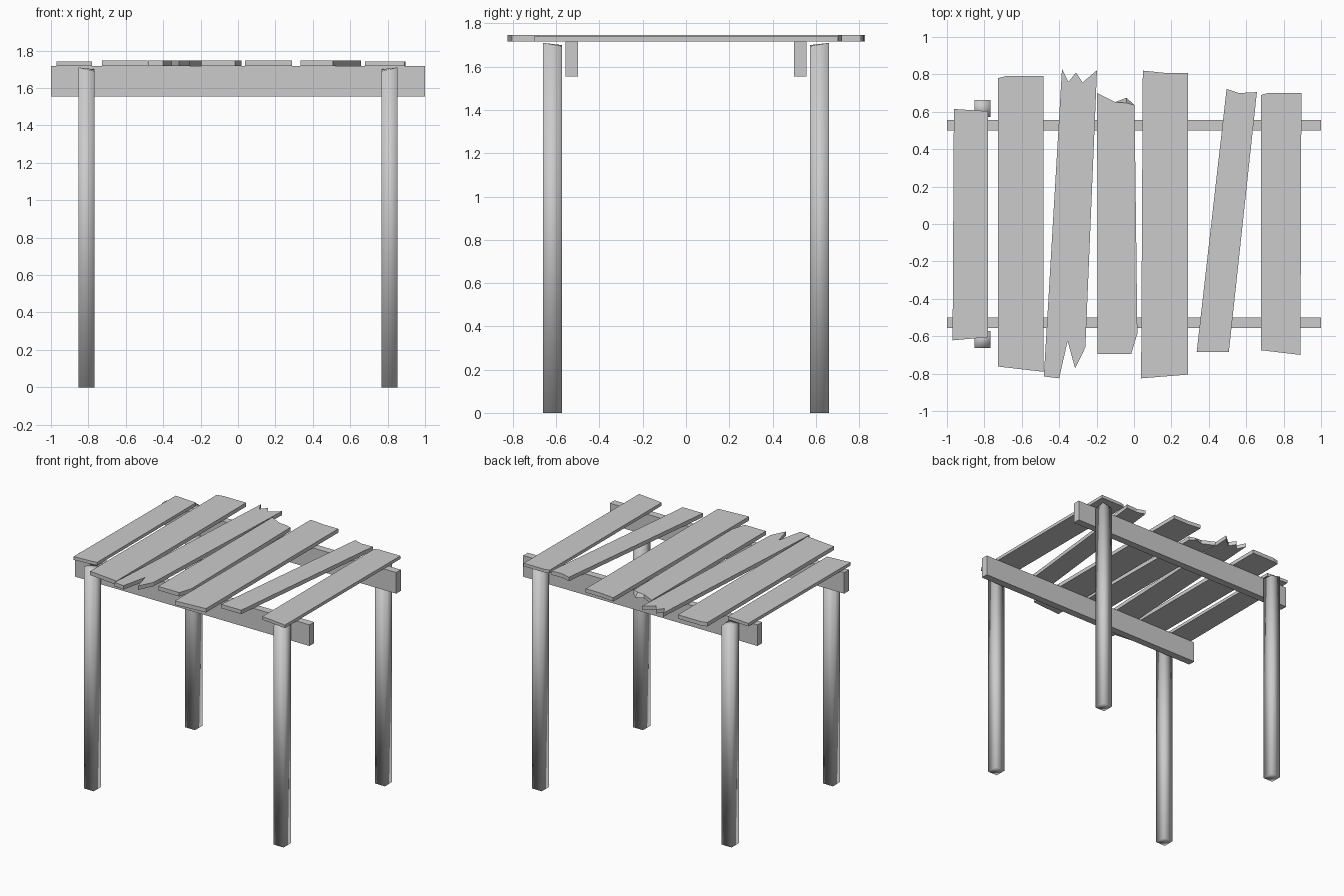
import bpy
import bmesh

if "Cube" in bpy.data.objects:
    bpy.data.objects.remove(bpy.data.objects["Cube"], do_unlink=True)

# One plain grey for all the timber
GREY = (0.6, 0.6, 0.6, 1)
wood = bpy.data.materials.new("weathered grey wood")
wood.use_nodes = True
wood.diffuse_color = GREY
wood.node_tree.nodes["Principled BSDF"].inputs["Base Color"].default_value = GREY


def prism(name, outline, low, high):
    """Closed solid from an outline; high may be one height or one per corner."""
    tops = high if isinstance(high, list) else [high] * len(outline)
    bm = bmesh.new()
    bottom = [bm.verts.new((x, y, low)) for x, y in outline]
    top = [bm.verts.new((x, y, z)) for (x, y), z in zip(outline, tops)]
    bm.faces.new(bottom)
    bm.faces.new(top)
    for i in range(len(outline)):
        j = (i + 1) % len(outline)
        bm.faces.new((bottom[i], bottom[j], top[j], top[i]))
    bmesh.ops.recalc_face_normals(bm, faces=bm.faces)
    mesh = bpy.data.meshes.new(name)
    bm.to_mesh(mesh)
    bm.free()
    mesh.materials.append(wood)
    obj = bpy.data.objects.new(name, mesh)
    bpy.context.collection.objects.link(obj)
    return obj


BEAM_TOP = 1.717
PLANK_TOP = 1.747

# Posts with soft shading and a rough sloping cut on top
for sy, end in ((-1, "front"), (1, "back")):
    for sx, side in ((-1, "right"), (1, "left")):
        xo, xi, yo, yi = sx * 0.853, sx * 0.768, sy * 0.662, sy * 0.573
        post = prism(f"{end}_{side}_post",
                     [(xo, yo), (xi, yo), (xi, yi), (xo, yi)],
                     0, [1.71, 1.69, 1.7, 1.695])
        post.data.shade_smooth()

# Cross beams
for sy, end in ((-1, "front"), (1, "back")):
    a, b = sy * 0.5, sy * 0.557
    prism(f"{end}_beam", [(-1, a), (1, a), (1, b), (-1, b)], 1.554, BEAM_TOP)

# Roof planks: uneven outlines, some with splintered ends
planks = {
    "edge_plank_right": [(-.963, .615), (-.78, .603), (-.78, -.605), (-.97, -.622)],
    "wide_plank_right": [(-.728, .78), (-.68, .792), (-.485, .792),
                         (-.485, -.79), (-.728, -.762)],
    "splintered_plank": [(-.385, .828), (-.35, .76), (-.31, .81), (-.275, .757),
                         (-.198, .822), (-.26, -.66), (-.315, -.772),
                         (-.355, -.625), (-.4, -.825), (-.482, -.815)],
    "broken_plank": [(-.197, .7), (-.1, .652), (-.04, .675), (.003, .635),
                     (.018, -.585), (-.015, -.695), (-.195, -.695)],
    "wide_plank_left": [(.047, .82), (.165, .808), (.29, .808),
                        (.29, -.805), (.038, -.825)],
    "crooked_plank": [(.495, .722), (.56, .7), (.657, .705),
                      (.507, -.685), (.335, -.685)],
    "edge_plank_left": [(.68, .69), (.72, .701), (.895, .701),
                        (.89, -.7), (.68, -.675)],
}
for name, outline in planks.items():
    top = 1.741 if name.startswith("edge") else PLANK_TOP
    plank = prism(name, outline, BEAM_TOP, top)
    # Chipped upper edge on the broken board
    if name == "broken_plank":
        chip = max(plank.data.vertices, key=lambda v: (v.co.z > 1.73) * (v.co.x > -.06) * v.co.y
                   if v.co.x < -.02 else 0)
        chip.co.y -= 0.028
